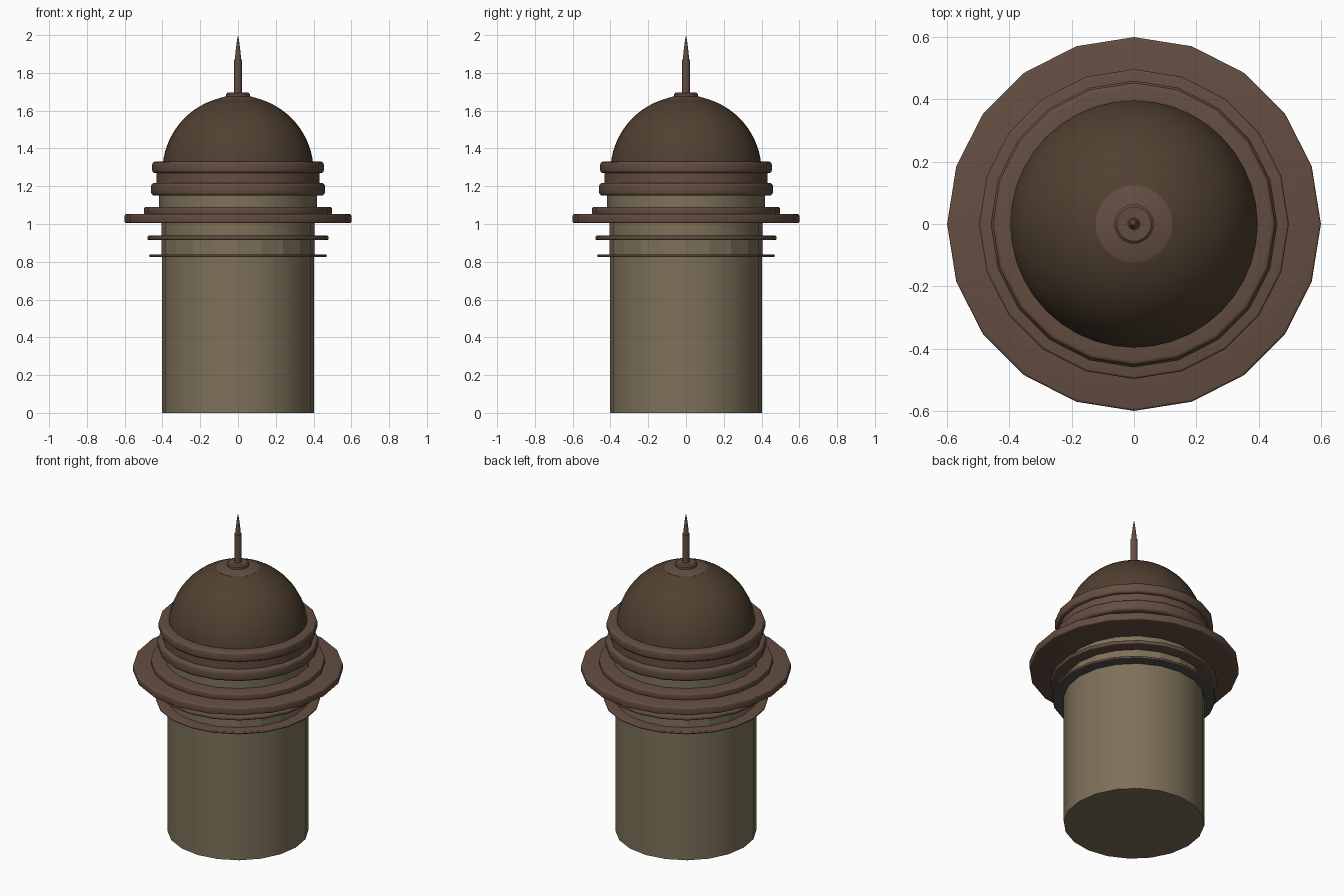
import bpy, bmesh, math

if "Cube" in bpy.data.objects:
    bpy.data.objects.remove(bpy.data.objects["Cube"])

SIDES = 20


def material(name, rgb):
    m = bpy.data.materials.new(name)
    m.diffuse_color = (*rgb, 1)
    m.use_nodes = True
    m.node_tree.nodes["Principled BSDF"].inputs["Base Color"].default_value = m.diffuse_color
    return m


STONE = material("stone", (0.205, 0.165, 0.100))
TRIM = material("trim_brown", (0.127, 0.075, 0.053))
ROOF = material("roof_brown", (0.080, 0.051, 0.030))
GREY = material("dark_grey", (0.08, 0.08, 0.085))


def lathe(name, profile, mat, sides=SIDES, smooth=35, closed=False):
    """Revolve (radius, z) points about z; closed joins last point to first."""
    bm = bmesh.new()
    rings = []
    for r, z in profile:
        if r == 0:
            rings.append([bm.verts.new((0, 0, z))] * sides)
        else:
            rings.append([bm.verts.new((r * math.cos(2 * math.pi * i / sides),
                                        r * math.sin(2 * math.pi * i / sides), z))
                          for i in range(sides)])
    pairs = list(zip(rings, rings[1:]))
    if closed:
        pairs.append((rings[-1], rings[0]))
    for a, b in pairs:
        for i in range(sides):
            j = (i + 1) % sides
            bm.faces.new(list(dict.fromkeys((a[i], a[j], b[j], b[i]))))
    bmesh.ops.recalc_face_normals(bm, faces=bm.faces[:])
    mesh = bpy.data.meshes.new(name)
    bm.to_mesh(mesh)
    bm.free()
    mesh.materials.append(mat)
    ob = bpy.data.objects.new(name, mesh)
    bpy.context.collection.objects.link(ob)
    if smooth:
        bpy.ops.object.select_all(action='DESELECT')
        ob.select_set(True)
        bpy.context.view_layer.objects.active = ob
        bpy.ops.object.shade_smooth_by_angle(angle=math.radians(smooth))
    return ob


def ring(name, inner, outer, z0, z1, bevel, mat=TRIM):
    """Moulding ring with a rounded outer edge."""
    pts = [(inner, z0)]
    for zc, start in ((z0 + bevel, -90), (z1 - bevel, 0)):
        for k in range(4):
            a = math.radians(start + 30 * k)
            pts.append((outer - bevel + bevel * math.cos(a), zc + bevel * math.sin(a)))
    pts.append((inner, z1))
    return lathe(name, pts, mat, closed=True)


# Drum and neck walls
lathe("drum", [(0, 0), (0.403, 0), (0.403, 0.83), (0, 0.83)], STONE)
lathe("lower_neck", [(0, 0.83), (0.405, 0.83), (0.405, 0.93), (0, 0.93)], STONE, smooth=0)
lathe("middle_neck", [(0, 0.93), (0.405, 0.93), (0.405, 1.01), (0, 1.01)], STONE)
lathe("upper_neck", [(0, 1.01), (0.418, 1.01), (0.418, 1.17), (0, 1.17)], STONE)
lathe("cornice_core", [(0, 1.17), (0.432, 1.17), (0.432, 1.29), (0, 1.29)], TRIM)

# Moulding rings
ring("lower_trim", 0.39, 0.47, 0.825, 0.838, 0.005)
lathe("lower_trim_underside", [(0.39, 0.824), (0.467, 0.824)], GREY)
ring("second_trim", 0.39, 0.48, 0.915, 0.938, 0.008)
ring("wide_ledge", 0.39, 0.60, 1.005, 1.052, 0.008)
ring("ledge_step", 0.39, 0.497, 1.05, 1.09, 0.008)
ring("cornice_lower", 0.40, 0.46, 1.15, 1.218, 0.018)
ring("cornice_upper", 0.38, 0.454, 1.27, 1.33, 0.014)

# Dome
R, ZC = 0.4, 1.278
lathe("dome", [(R * math.cos(math.radians(5 * k)), ZC + R * math.sin(math.radians(5 * k)))
               for k in range(18)] + [(0, ZC + R)], ROOF, sides=40)

# Finial
lathe("finial_base", [(0.123, 1.652), (0.123, 1.659), (0.07, 1.675), (0, 1.679)], TRIM, sides=40)
lathe("finial_collar", [(0, 1.67), (0.063, 1.67), (0.063, 1.688), (0.055, 1.695), (0, 1.695)],
      TRIM, sides=32)
lathe("finial_pole", [(0, 1.69), (0.021, 1.69), (0.021, 1.872), (0, 1.872)], TRIM, sides=16)
lathe("finial_tip", [(0, 1.87), (0.017, 1.87), (0.012, 1.92), (0.005, 1.975), (0, 2.0)],
      TRIM, sides=16)
